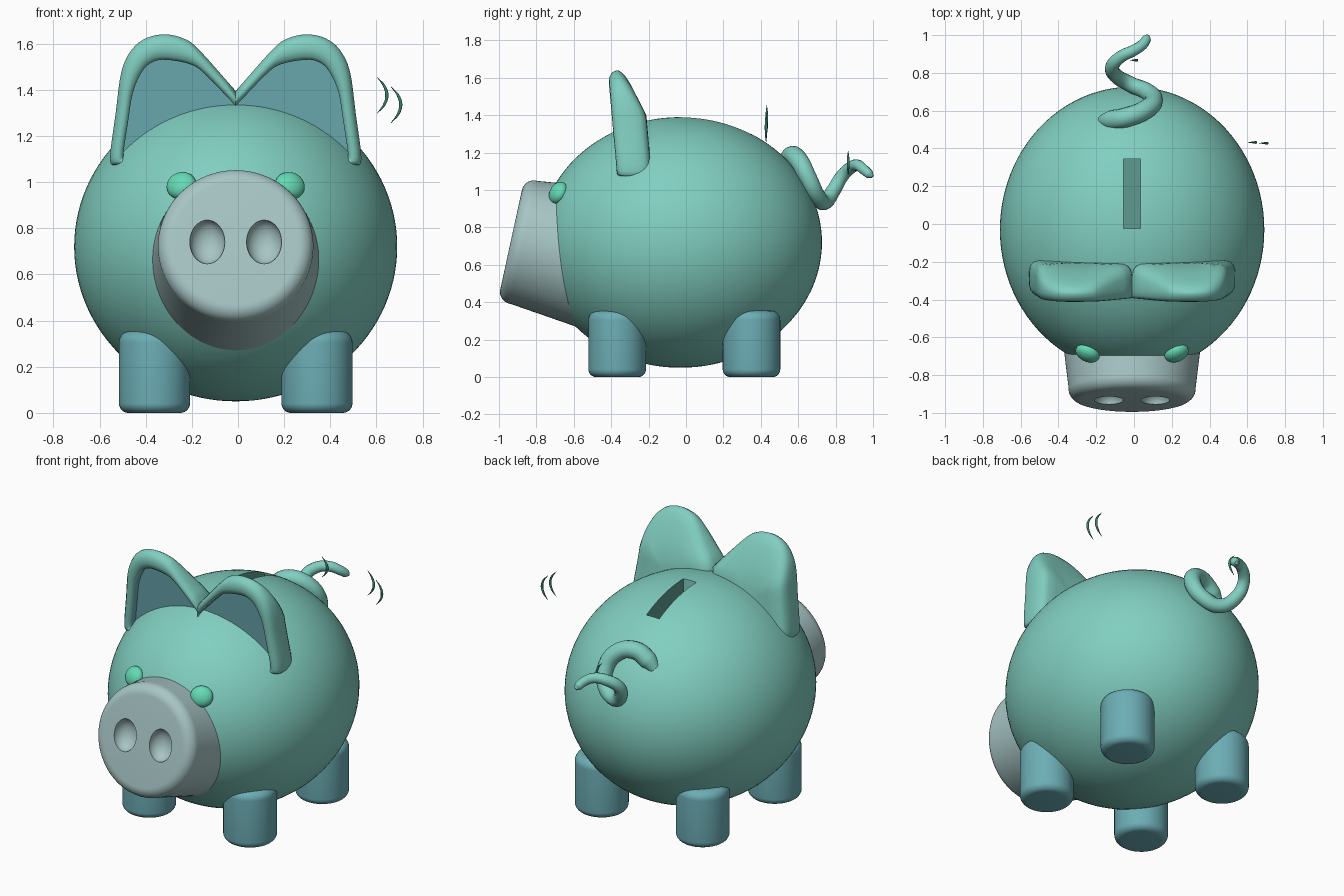
import bpy, bmesh, math
from mathutils import Vector, Matrix

if "Cube" in bpy.data.objects:
    bpy.data.objects.remove(bpy.data.objects["Cube"])

CX = -0.01                                   # symmetry plane of the animal
BODY_C, BODY_R = Vector((CX, -0.03, 0.72)), Vector((0.70, 0.757, 0.67))


def material(name, rgb):
    m = bpy.data.materials.new(name)
    m.diffuse_color = (*rgb, 1)
    m.use_nodes = True
    m.node_tree.nodes["Principled BSDF"].inputs["Base Color"].default_value = m.diffuse_color
    return m


GREEN = material("body_green", (0.22, 0.62, 0.53))
TEAL = material("leg_teal", (0.15, 0.42, 0.46))
GREY = material("snout_grey", (0.39, 0.56, 0.56))
MINT = material("eye_mint", (0.13, 0.70, 0.46))
SLOT = material("slot_green", (0.11, 0.33, 0.28))
DARK = material("mark_green", (0.04, 0.22, 0.15))


def select(ob):
    bpy.ops.object.select_all(action='DESELECT')
    ob.select_set(True)
    bpy.context.view_layer.objects.active = ob


def smooth(ob, angle=40):
    select(ob)
    bpy.ops.object.shade_smooth_by_angle(angle=math.radians(angle))


def from_bmesh(name, bm, *mats):
    bmesh.ops.recalc_face_normals(bm, faces=bm.faces)
    me = bpy.data.meshes.new(name)
    bm.to_mesh(me)
    bm.free()
    for m in mats:
        me.materials.append(m)
    ob = bpy.data.objects.new(name, me)
    bpy.context.collection.objects.link(ob)
    return ob


def ellipsoid(name, centre, radii, mat, rot=None, seg=64, rings=40):
    bm = bmesh.new()
    bmesh.ops.create_uvsphere(bm, u_segments=seg, v_segments=rings, radius=1)
    rot = rot or Matrix.Identity(4)
    bm.transform(Matrix.Translation(centre) @ rot @ Matrix.Diagonal((*radii, 1)))
    return from_bmesh(name, bm, mat)


def lathe(name, profile, mat, matrix, seg=64):
    """Revolve (radius, height) points about z; both ends lie on the axis."""
    bm = bmesh.new()
    vs = [bm.verts.new((r, 0, h)) for r, h in profile]
    es = [bm.edges.new(p) for p in zip(vs, vs[1:])]
    bmesh.ops.spin(bm, geom=vs + es, cent=(0, 0, 0), axis=(0, 0, 1),
                   angle=math.tau, steps=seg)
    bmesh.ops.remove_doubles(bm, verts=bm.verts, dist=1e-5)
    bm.transform(matrix)
    return from_bmesh(name, bm, mat)


def arc(cx, cy, r, a0, a1, n=8):
    return [(cx + r * math.cos(math.radians(a0 + (a1 - a0) * i / n)),
             cy + r * math.sin(math.radians(a0 + (a1 - a0) * i / n))) for i in range(n + 1)]


def cut(ob, cutter):
    mod = ob.modifiers.new("cut", 'BOOLEAN')
    mod.operation, mod.solver, mod.object = 'DIFFERENCE', 'EXACT', cutter
    select(ob)
    bpy.ops.object.modifier_apply(modifier=mod.name)
    bpy.data.objects.remove(cutter)


def tube(name, pts, mat, resolution=8):
    """Tapered round tube through (x, y, z, radius) points."""
    cu = bpy.data.curves.new(name, 'CURVE')
    cu.dimensions, cu.bevel_depth, cu.bevel_resolution = '3D', 1, 5
    cu.resolution_u, cu.use_fill_caps = resolution, True
    sp = cu.splines.new('BEZIER')
    sp.bezier_points.add(len(pts) - 1)
    for bp, (x, y, z, r) in zip(sp.bezier_points, pts):
        bp.co, bp.radius = (x, y, z), r
        bp.handle_left_type = bp.handle_right_type = 'AUTO'
    cu.materials.append(mat)
    ob = bpy.data.objects.new(name, cu)
    bpy.context.collection.objects.link(ob)
    select(ob)
    bpy.ops.object.convert(target='MESH')
    smooth(bpy.context.object, 60)


# Body with the coin slot
body = ellipsoid("body", BODY_C, BODY_R, GREEN, seg=96, rings=56)
bm = bmesh.new()
bmesh.ops.create_cube(bm, size=1)
bm.transform(Matrix.Translation((CX, 0.16, 1.4)) @ Matrix.Diagonal((0.09, 0.37, 0.4, 1)))
cut(body, from_bmesh("slot_cutter", bm, GREEN))
body.data.materials.clear()
for m in (GREEN, SLOT):
    body.data.materials.append(m)
for p in body.data.polygons:
    d = p.center - BODY_C
    p.material_index = int(sum((d[i] / BODY_R[i]) ** 2 for i in range(3)) < 0.965)
smooth(body)

# Snout: tilted, flared and rounded at the front, with two nostril hollows
back = Vector((0, 0.977, -0.213)).normalized()
tilt = back.to_track_quat('Z', 'Y').to_matrix().to_4x4()
face = Vector((CX, -0.935, 0.735))
snout = lathe("snout", [(0, 0)] + arc(0.272, 0.065, 0.065, -90, 6) + [(0.388, 0.5), (0, 0.5)],
              GREY, Matrix.Translation(face) @ tilt, 96)
lean = Matrix.Rotation(-math.atan2(0.213, 0.977), 4, 'X')
for s in (-1, 1):
    cut(snout, ellipsoid("nostril_cutter", face + Vector((s * 0.123, 0, 0.006)),
                         (0.076, 0.07, 0.097), GREY, lean, 40, 24))
smooth(snout)

# Eyes: buttons lying on the body surface
for s, side in ((-1, "left"), (1, "right")):
    c = Vector((CX + s * 0.235, -0.683, 0.985))
    d = c - BODY_C
    n = Vector([d[i] / BODY_R[i] ** 2 for i in range(3)])
    rot = n.to_track_quat('Z', 'Y').to_matrix().to_4x4()
    smooth(ellipsoid(side + "_eye", c, (0.067, 0.062, 0.042), MINT, rot, 32, 20))

# Legs
leg = [(0, 0)] + arc(0.112, 0.042, 0.042, -90, 0) + arc(0.104, 0.305, 0.05, 0, 90) + [(0, 0.355)]
for s, side in ((-1, "left"), (1, "right")):
    for y, end in ((-0.368, "front"), (0.35, "back")):
        smooth(lathe(f"{end}_{side}_leg", leg, TEAL,
                     Matrix.Translation((CX + s * 0.352, y, 0)), 48))

# Ears: hollow shells with a rounded rim; outlines are (outward, height)
OUTER = [(0, 1.395), (0.16, 1.575), (0.225, 1.622), (0.305, 1.64), (0.385, 1.625), (0.45, 1.575),
         (0.495, 1.48), (0.52, 1.3), (0.545, 1.1), (0.52, 1.07), (0.3, 1.1), (0, 1.2)]
INNER = [(0, 1.33), (0.13, 1.465), (0.195, 1.51), (0.30, 1.53), (0.36, 1.52), (0.405, 1.48),
         (0.445, 1.39), (0.465, 1.27), (0.487, 1.12), (0.48, 1.1), (0.3, 1.12), (0, 1.2)]


def refine(pts, n=4):
    """Catmull-Rom through the rounded part, straight lines at the inner corners."""
    out, k = [], len(pts)
    for i in range(k):
        b, c = Vector(pts[i]), Vector(pts[(i + 1) % k])
        a = Vector(pts[i - 1]) if 1 <= i < 9 else 2 * b - c
        d = Vector(pts[(i + 2) % k]) if i < 8 else 2 * c - b
        for j in range(n):
            t = j / n
            out.append(0.5 * (2 * b + (c - a) * t + (2 * a - 5 * b + 4 * c - d) * t * t
                              + (3 * b - a - 3 * c + d) * t ** 3))
    return out


def ear(name, s):
    outer, inner = refine(OUTER), refine(INNER)
    mid = Vector((0.28, 1.25))
    front = lambda z: -0.37 - 0.09 * (z - 1.1)
    thick = lambda z: min(0.185, 0.085 + max(0, 1.64 - z) * 0.42)
    bm = bmesh.new()

    def ring(fn):
        vs = []
        for o, i in zip(outer, inner):
            p, y = fn(o, i)
            vs.append(bm.verts.new((CX + s * p.x, y, p.y)))
        return vs

    rings = [ring(lambda o, i: (i, front(i.y) + 0.06)), ring(lambda o, i: (i, front(i.y) + 0.02))]
    for t, dy in ((0.12, 0.006), (0.35, 0), (0.65, 0.004), (0.88, 0.02), (1, 0.045)):
        rings.append(ring(lambda o, i: (i.lerp(o, t), front(i.lerp(o, t).y) + dy)))
    for k, f in ((1, 0.65), (0.975, 0.82), (0.92, 0.93), (0.82, 0.99), (0.6, 1), (0.3, 1)):
        rings.append(ring(lambda o, i: (mid.lerp(o, k), front(mid.lerp(o, k).y)
                                        + thick(mid.lerp(o, k).y) * f)))
    n = len(outer)
    for r, (a, b) in enumerate(zip(rings, rings[1:])):
        for j in range(n):
            f = bm.faces.new((a[j], a[(j + 1) % n], b[(j + 1) % n], b[j]))
            f.material_index = int(r == 0)
    bm.faces.new(rings[0]).material_index = 1
    bm.faces.new(rings[-1])
    bmesh.ops.remove_doubles(bm, verts=bm.verts, dist=1e-5)
    smooth(from_bmesh(name, bm, GREEN, TEAL), 50)


ear("left_ear", -1)
ear("right_ear", 1)

# Curly tail
tube("tail", [(-0.165, 0.545, 1.09, 0.035), (-0.12, 0.55, 1.135, 0.053), (-0.04, 0.565, 1.182, 0.053),
              (0.06, 0.605, 1.155, 0.051), (0.105, 0.655, 1.06, 0.048), (0.07, 0.70, 0.97, 0.045),
              (-0.02, 0.74, 0.935, 0.042), (-0.10, 0.79, 1.0, 0.039), (-0.115, 0.835, 1.075, 0.036),
              (-0.07, 0.885, 1.122, 0.033), (0.0, 0.92, 1.132, 0.030), (0.045, 0.95, 1.11, 0.028),
              (0.066, 0.98, 1.085, 0.025), (0.072, 0.997, 1.072, 0.010)], GREEN)

# Thin wiggle marks beside the body and at the tail
for i, (x, y, z) in enumerate(((0.603, 0.432, 1.376), (0.663, 0.428, 1.335), (-0.02, 0.867, 1.145))):
    h, w = (0.078, 0.042) if i < 2 else (0.064, 0.035)
    tube(f"wiggle_mark_{i + 1}", [(x + w * (1 - t * t), y, z + h * t, 0.001 + 0.0065 * (1 - t * t))
                                  for t in (-1, -0.5, 0, 0.5, 1)], DARK, 4)
